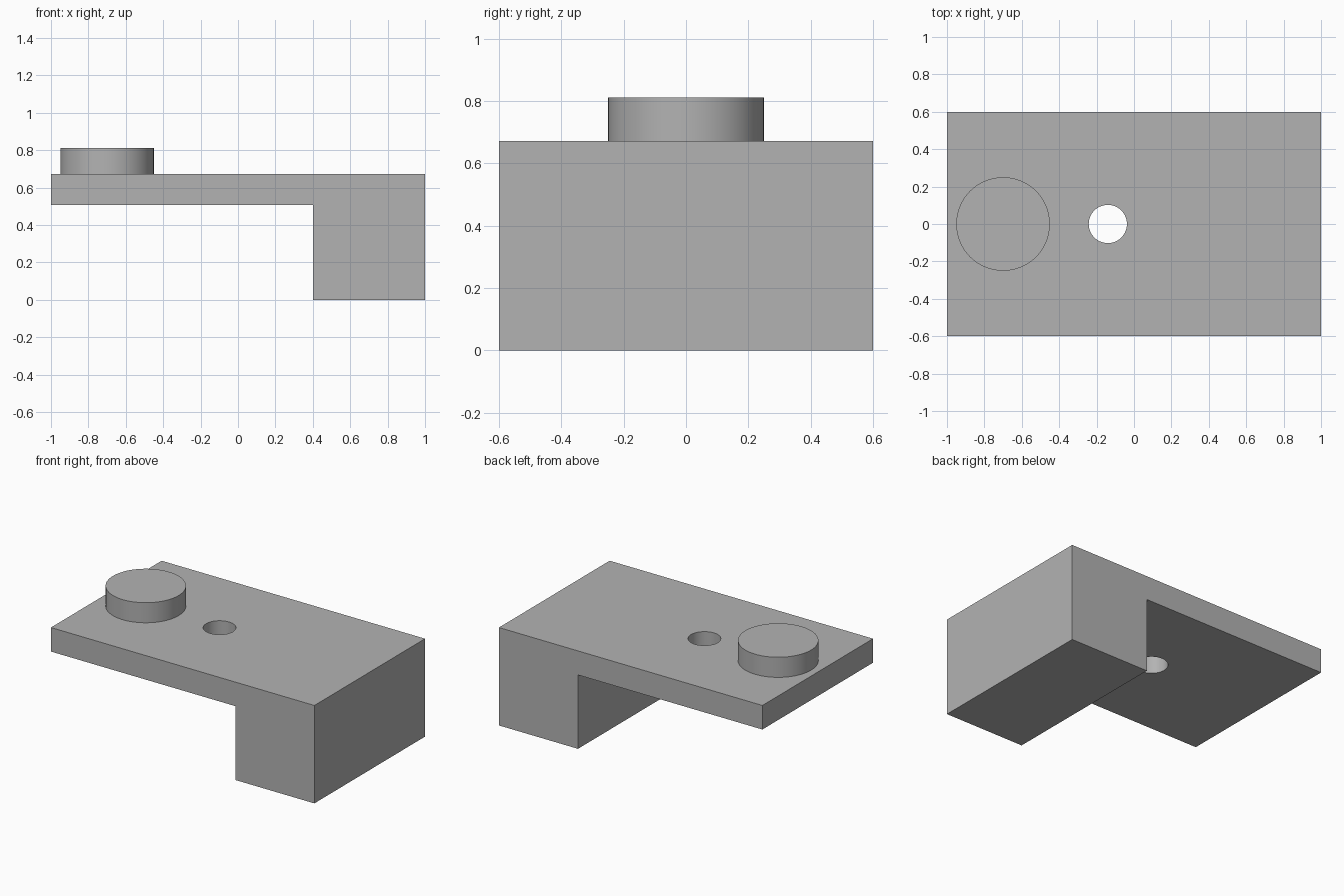
import bpy
import bmesh
import math

cube = bpy.data.objects.get("Cube")
if cube:
    bpy.data.objects.remove(cube, do_unlink=True)

HALF_DEPTH = 0.6
PLATE_BOTTOM, PLATE_TOP, BOSS_TOP = 0.507, 0.672, 0.81

grey = bpy.data.materials.new("plain grey")
grey.use_nodes = True
colour = (0.45, 0.45, 0.45, 1)
grey.diffuse_color = colour
grey.node_tree.nodes["Principled BSDF"].inputs["Base Color"].default_value = colour


def cylinder(name, x, radius, bottom, top):
    bpy.ops.mesh.primitive_cylinder_add(
        vertices=96, radius=radius, depth=top - bottom,
        location=(x, 0, (bottom + top) / 2))
    obj = bpy.context.object
    obj.name = name
    obj.data.materials.append(grey)
    return obj


# Bracket: L-shaped side profile extruded through the depth
profile = [(-1, PLATE_BOTTOM), (0.4, PLATE_BOTTOM), (0.4, 0),
           (1, 0), (1, PLATE_TOP), (-1, PLATE_TOP)]
bm = bmesh.new()
face = bm.faces.new([bm.verts.new((x, -HALF_DEPTH, z)) for x, z in profile])
extruded = bmesh.ops.extrude_face_region(bm, geom=[face])["geom"]
bmesh.ops.translate(bm, vec=(0, 2 * HALF_DEPTH, 0),
                    verts=[g for g in extruded if isinstance(g, bmesh.types.BMVert)])
bmesh.ops.recalc_face_normals(bm, faces=bm.faces)
mesh = bpy.data.meshes.new("bracket")
bm.to_mesh(mesh)
bm.free()
mesh.materials.append(grey)
bracket = bpy.data.objects.new("bracket", mesh)
bpy.context.collection.objects.link(bracket)

# Round hole through the plate
cutter = cylinder("hole_cutter", -0.14, 0.102, PLATE_BOTTOM - 0.1, PLATE_TOP + 0.1)
cutter.hide_render = True
cut = bracket.modifiers.new("hole", 'BOOLEAN')
cut.operation = 'DIFFERENCE'
cut.solver = 'EXACT'
cut.object = cutter
bpy.ops.object.select_all(action='DESELECT')
bracket.select_set(True)
bpy.context.view_layer.objects.active = bracket
bpy.ops.object.modifier_apply(modifier=cut.name)
bpy.data.objects.remove(cutter, do_unlink=True)

# Round boss on top of the plate
boss = cylinder("round_boss", -0.7, 0.25, PLATE_TOP, BOSS_TOP)

# Smooth round walls, sharp edges
for obj in (bracket, boss):
    bpy.ops.object.select_all(action='DESELECT')
    obj.select_set(True)
    bpy.context.view_layer.objects.active = obj
    bpy.ops.object.shade_smooth_by_angle(angle=math.radians(30))
